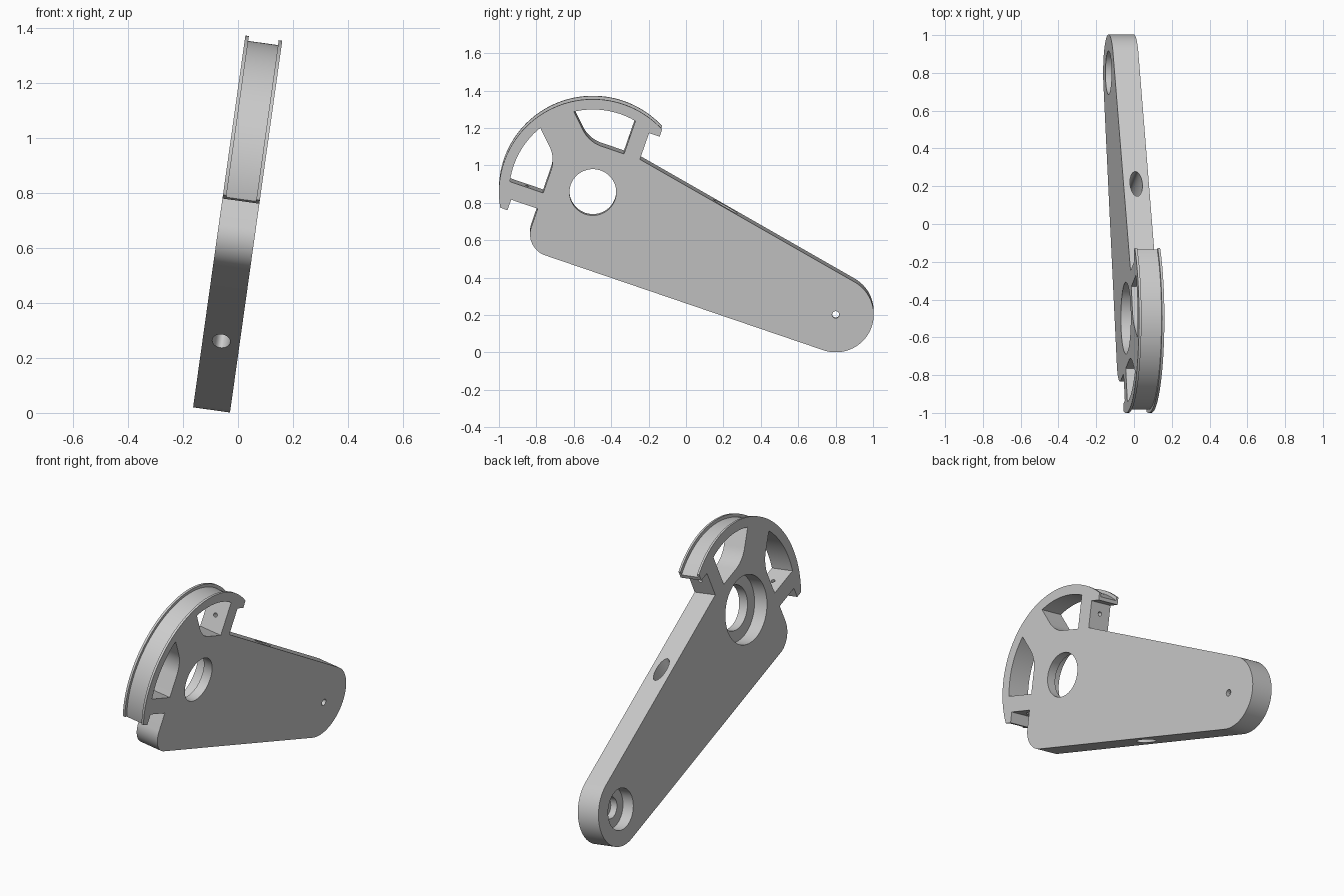
import bpy, bmesh
from math import radians, degrees, sin, cos, acos, asin, sqrt
from mathutils import Matrix

cube = bpy.data.objects.get("Cube")
if cube:
    bpy.data.objects.remove(cube, do_unlink=True)

THICK = 0.1355
HALF = THICK / 2
RIM_R = 0.502
SPOKE_IN, SPOKE_OUT, HUB = 0.09, 0.18, 0.25
TAB_IN, TAB_END = 0.40, 0.24
END_X, END_Y, END_R = 1.443, -0.202, 0.203

# Placement: plate plane stands upright, arm slopes down to the back, whole part leans sideways
s, c = sin(radians(19)), cos(radians(19))
upright = Matrix(((0, 0, 1, 0), (c, s, 0, 0), (-s, c, 0, 0), (0, 0, 0, 1)))
PLACE = Matrix.Translation((0.024, -0.498, 0.866)) @ Matrix.Rotation(radians(8), 4, 'Y') @ upright

grey = bpy.data.materials.new("plain_grey")
grey.use_nodes = True
colour = (0.6, 0.6, 0.6, 1)
grey.diffuse_color = colour
grey.node_tree.nodes["Principled BSDF"].inputs["Base Color"].default_value = colour


def arc(cx, cy, r, a0, a1, n=24):
    angles = [radians(a0 + (a1 - a0) * i / n) for i in range(n + 1)]
    return [(cx + r * cos(a), cy + r * sin(a)) for a in angles]


def prism(name, points, low, high, turn=Matrix()):
    """Extrude a flat outline from low to high, then turn it inside the part's own frame."""
    bm = bmesh.new()
    face = bm.faces.new([bm.verts.new((x, y, low)) for x, y in points])
    side = bmesh.ops.extrude_face_region(bm, geom=[face])
    verts = [v for v in side["geom"] if isinstance(v, bmesh.types.BMVert)]
    bmesh.ops.translate(bm, vec=(0, 0, high - low), verts=verts)
    bmesh.ops.recalc_face_normals(bm, faces=bm.faces[:])
    bm.transform(turn)
    mesh = bpy.data.meshes.new(name)
    bm.to_mesh(mesh)
    bm.free()
    mesh.materials.append(grey)
    obj = bpy.data.objects.new(name, mesh)
    bpy.context.collection.objects.link(obj)
    obj.matrix_world = PLACE
    return obj


def circle(x, y, r, n=64):
    return arc(x, y, r, 0, 360 * (n - 1) / n, n - 1)


def cut(target, cutter):
    cutter.hide_render = True
    bpy.context.view_layer.update()
    mod = target.modifiers.new(cutter.name, 'BOOLEAN')
    mod.operation, mod.solver, mod.object = 'DIFFERENCE', 'EXACT', cutter
    bpy.context.view_layer.objects.active = target
    bpy.ops.object.modifier_apply(modifier=mod.name)
    bpy.data.objects.remove(cutter, do_unlink=True)


# Plate outline: pulley rim, tabs, rounded heel, tapering arm with round end
tab_angle = degrees(acos(TAB_END / RIM_R))
outline = [(TAB_END, TAB_IN)]
outline += arc(0, 0, RIM_R, tab_angle, 270 - tab_angle, 96)
outline += [(-TAB_IN, -TAB_END), (-TAB_IN, -SPOKE_OUT), (-HUB, -SPOKE_OUT)]
outline += arc(-0.13, -0.285, 0.12, 180, 270, 16)
outline += arc(END_X, END_Y, END_R, -90, 79, 40)
outline += [(SPOKE_OUT, HUB), (SPOKE_OUT, TAB_IN)]
plate = prism("lever_arm", outline, -HALF, HALF)

# Rim groove between two thin flanges
groove = arc(0, 0, 0.484, 56, 214, 96) + arc(0, 0, 0.6, 214, 56, 96)
cut(plate, prism("rim_groove", groove, 0.013 - HALF, HALF - 0.013))

# Windows either side of the middle spoke
WIN_R, MID = 0.447, 0.1
window = [(SPOKE_IN, HUB)]
window += arc(0, 0, WIN_R, degrees(acos(SPOKE_IN / WIN_R)), 135 - degrees(asin(MID / WIN_R)))
window += arc(MID * sqrt(2) - HUB + 0.07, HUB + 0.169, 0.169, 225, 270, 12)
cut(plate, prism("upper_window", window, -0.2, 0.2))
cut(plate, prism("lower_window", [(-y, -x) for x, y in window], -0.2, 0.2))

# Stepped bores, wide on one face only: x, y, radius, top of bore
bores = [
    (0, 0, 0.125, 0.2),
    (0, 0, 0.19, -HALF + 0.6 * THICK),
    (END_X, END_Y, 0.115, -HALF + 0.5 * THICK),
    (END_X, END_Y, 0.06, -HALF + 0.8 * THICK),
    (END_X, END_Y, 0.019, 0.2),
]
for x, y, r, top in bores:
    cut(plate, prism("bore", circle(x, y, r), -0.2, top))

# Oval passage across the arm
along_y = Matrix.Rotation(radians(-90), 4, 'X')
oval = [(0.70 + x * 0.074, y * 0.033) for x, y in circle(0, 0, 1)]
cut(plate, prism("arm_passage", oval, -0.6, 0.4, along_y))

# Pin holes through the two outer spokes
along_x = Matrix.Rotation(radians(90), 4, 'Y')
pin = circle(0, 0, 0.012, 20)
cut(plate, prism("upper_pin", pin, 0.04, 0.22, Matrix.Translation((0, 0.34, 0)) @ along_x))
cut(plate, prism("lower_pin", pin, -0.22, -0.04, Matrix.Translation((-0.34, 0, 0)) @ along_y))

# Smooth curved walls, keep edges crisp
bpy.ops.object.select_all(action='DESELECT')
plate.select_set(True)
bpy.context.view_layer.objects.active = plate
bpy.ops.object.shade_smooth_by_angle(angle=radians(30))
